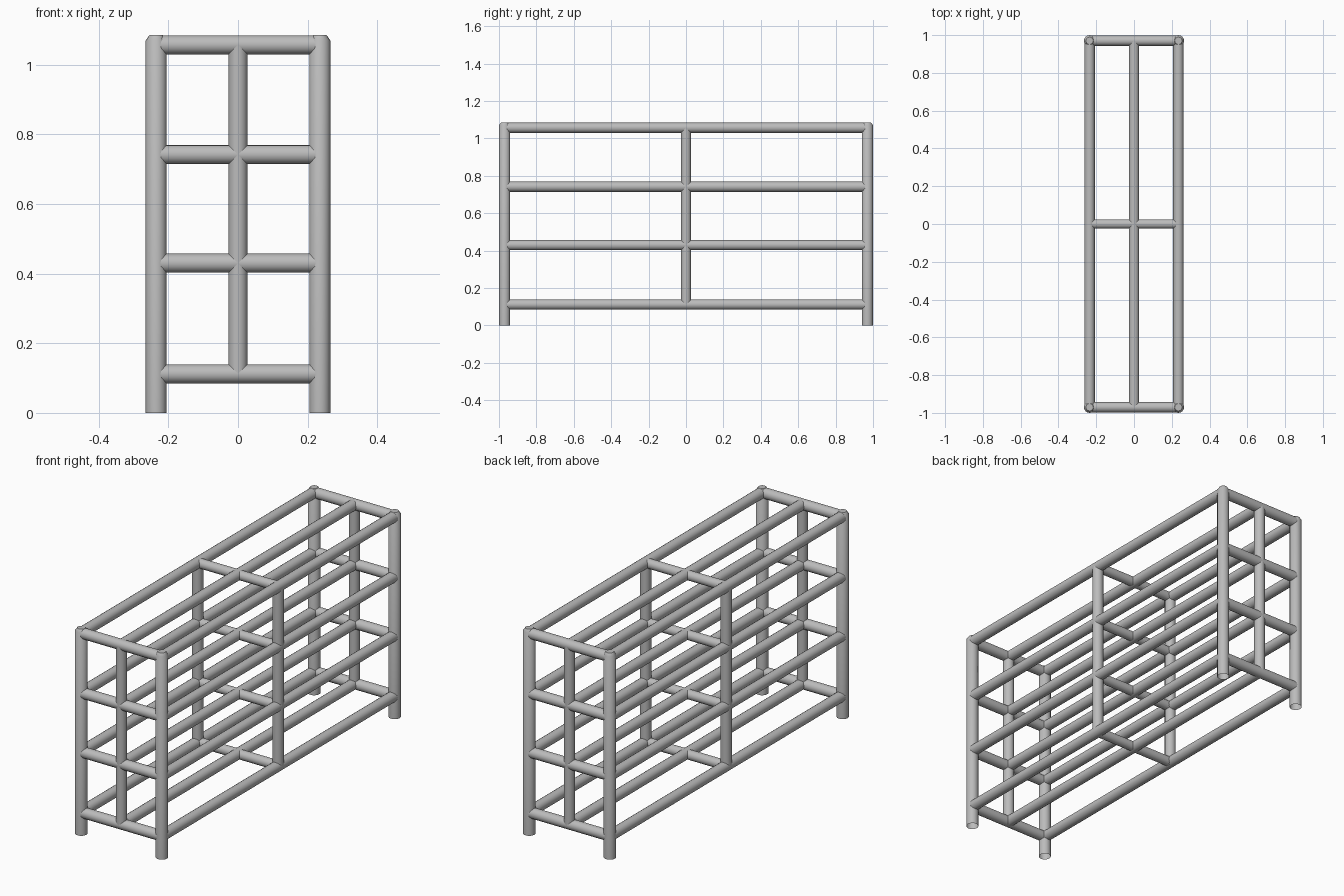
import bpy, bmesh, math
from mathutils import Vector

if "Cube" in bpy.data.objects:
    bpy.data.objects.remove(bpy.data.objects["Cube"])

steel = bpy.data.materials.new("grey steel")
steel.diffuse_color = (0.5, 0.5, 0.5, 1)
steel.use_nodes = True
steel.node_tree.nodes["Principled BSDF"].inputs["Base Color"].default_value = steel.diffuse_color

SIDES = 16
R_POST, R_RAIL = 0.030, 0.0275
X, Y = 0.235, 0.97
LEVELS = [0.112, 0.43, 0.742, 1.057]


def tube(name, start, end, rings, cap_end=False):
    """Open tube from start to end; rings = (distance along, radius)."""
    start, end = Vector(start), Vector(end)
    rot = (end - start).to_track_quat('Z', 'Y')
    bm = bmesh.new()
    loops = []
    for d, r in rings:
        loops.append([bm.verts.new(start + rot @ Vector((r * math.cos(a), r * math.sin(a), d)))
                      for a in (2 * math.pi * i / SIDES for i in range(SIDES))])
    for a, b in zip(loops, loops[1:]):
        for i in range(SIDES):
            j = (i + 1) % SIDES
            bm.faces.new((a[i], a[j], b[j], b[i]))
    if cap_end:
        bm.faces.new(loops[-1])
    mesh = bpy.data.meshes.new(name)
    bm.to_mesh(mesh)
    bm.free()
    mesh.materials.append(steel)
    obj = bpy.data.objects.new(name, mesh)
    bpy.context.collection.objects.link(obj)
    bpy.ops.object.select_all(action='DESELECT')
    obj.select_set(True)
    bpy.context.view_layer.objects.active = obj
    bpy.ops.object.shade_smooth_by_angle(angle=math.radians(35))


def bar(name, start, end, r=R_RAIL):
    length = (Vector(end) - Vector(start)).length
    tube(name, start, end, [(0, r), (length, r)])


# Corner posts: open feet, chamfered tops
for x in (-X, X):
    for y in (-Y, Y):
        tube("corner_post", (x, y, 0), (x, y, 1.085),
             [(0, R_POST), (1.07, R_POST), (1.085, R_POST * 0.65)], True)

# Middle posts on the long sides and on the two ends
for s in (-1, 1):
    bar("side_middle_post", (s * X, 0, LEVELS[0]), (s * X, 0, LEVELS[-1]))
    bar("end_middle_post", (0, s * Y, LEVELS[0]), (0, s * Y, LEVELS[-1]))

# Long rails and crossbars on every level
for z in LEVELS:
    for x in (-X, 0, X):
        bar("long_rail", (x, -Y, z), (x, Y, z))
    for y in (-Y, 0, Y):
        bar("crossbar", (-X, y, z), (X, y, z), R_RAIL if y else 0.025)
